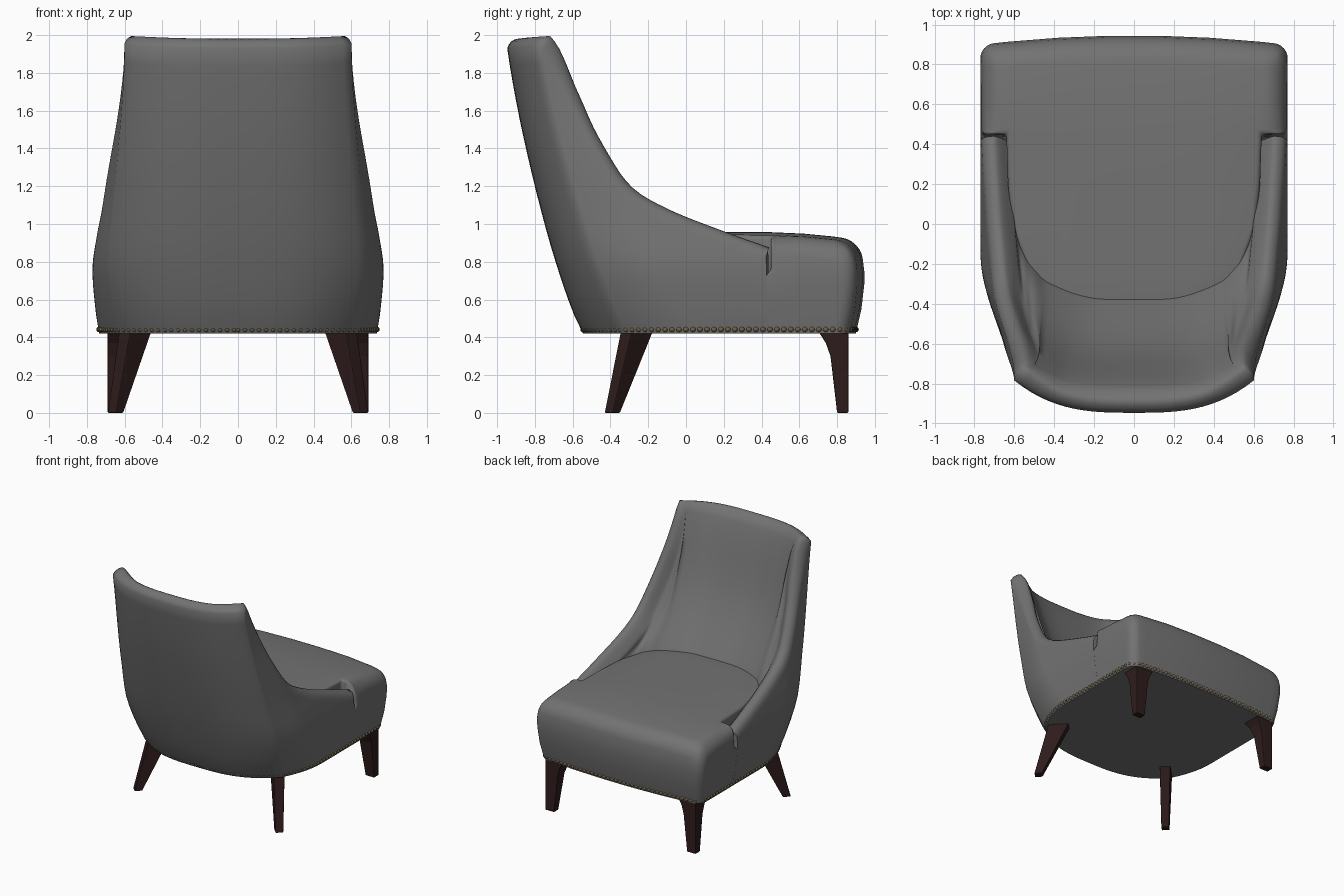
import bpy, bmesh, math
from mathutils import Vector, Matrix

cube = bpy.data.objects.get("Cube")
if cube:
    bpy.data.objects.remove(cube)


def material(name, rgb, rough):
    m = bpy.data.materials.new(name)
    m.use_nodes = True
    m.diffuse_color = (*rgb, 1)
    bsdf = m.node_tree.nodes["Principled BSDF"]
    bsdf.inputs["Base Color"].default_value = (*rgb, 1)
    bsdf.inputs["Roughness"].default_value = rough
    return m


FABRIC = material("grey fabric", (0.17, 0.17, 0.17), 0.8)
WOOD = material("dark wood", (0.028, 0.0115, 0.0115), 0.5)
BRASS = material("aged brass", (0.16, 0.12, 0.06), 0.5)


def add_object(name, bm, mat, angle=None, smooth=True):
    bmesh.ops.recalc_face_normals(bm, faces=bm.faces)
    mesh = bpy.data.meshes.new(name)
    bm.to_mesh(mesh)
    bm.free()
    mesh.materials.append(mat)
    ob = bpy.data.objects.new(name, mesh)
    bpy.context.collection.objects.link(ob)
    if smooth:
        mesh.shade_smooth()
    if angle:
        bpy.ops.object.select_all(action="DESELECT")
        ob.select_set(True)
        bpy.context.view_layer.objects.active = ob
        bpy.ops.object.shade_smooth_by_angle(angle=math.radians(angle))
    return ob


def spline(keys, t):
    """Smooth curve through (t, value...) keys."""
    ks = [(k[0], Vector(k[1:] + (0,) * (4 - len(k)))) for k in keys]
    t = min(max(t, ks[0][0]), ks[-1][0])
    i = next(j for j in range(len(ks) - 1) if t <= ks[j + 1][0])

    def slope(j):
        a, b = ks[max(j - 1, 0)], ks[min(j + 1, len(ks) - 1)]
        return (b[1] - a[1]) / (b[0] - a[0])
    (t0, p0), (t1, p1) = ks[i], ks[i + 1]
    d = t1 - t0
    u = (t - t0) / d
    return (p0 * (2*u**3 - 3*u**2 + 1) + slope(i) * d * (u**3 - 2*u**2 + u)
            + p1 * (3*u**2 - 2*u**3) + slope(i + 1) * d * (u**3 - u**2))


# Profiles: half width by height, back line by height, arm line, seat outline
BASE, TOP = 0.42, 1.95
WIDTH = [(.42, .735), (.55, .755), (.77, .77), (.95, .745), (1.05, .725),
         (1.25, .693), (1.6, .638), (1.85, .608), (2, .6)]
BACK = [(.42, -.545), (.56, -.61), (.95, -.735), (1.48, -.865), (1.9, -.943), (2, -.95)]
RIM = [(0, -.76, 1.995), (.06, -.705, 1.93), (.2, -.587, 1.7), (.38, -.43, 1.4),
       (.52, -.293, 1.2), (.66, -.1, 1.08), (.83, .2, .96), (1, .44, .875)]
SEAT_EDGE = [(0, 0, -.345), (.5, .22, -.335), (1, .43, -.262), (1.2, .495, -.2),
             (1.4, .545, -.12), (1.6, .58, 0), (1.8, .605, .2), (2, .62, .44)]


def width(z):
    return spline(WIDTH, z).x


def back(z):
    return spline(BACK, z).x


def rim_frame(s):
    """Outer rim (y, z) and rim normal; s runs 0 centre, 1 corner, 2 arm front."""
    n = Vector((0, .5 * min(s, 1)**3, .9)).normalized()
    if s <= 1:
        return back(TOP) + .165 * s**3, 1.93 + .02 * s**3, n
    f = s - 1
    r = spline(RIM, f)
    d = spline(RIM, min(f + .01, 1)) - spline(RIM, max(f - .01, 0))
    side = Vector((0, -d.y, d.x)).normalized()
    n = n.lerp(side, min(1, f / .12)).normalized()
    return r.x - n.y * .05, r.y - n.z * .05, n


def outer(s, k):
    """Point on the outer shell, k = 0 at the base and 1 at the rim."""
    ry, rz, _ = rim_frame(s)
    z = BASE + k * (rz - BASE)
    low = max(0, 1 - (z - BASE) / (TOP - BASE))
    f = max(s - 1, 0)
    x = min(s, 1) * width(z) * (1 - .145 * low * max(0, 1 - f / .5)**2)
    if s <= 1:
        return Vector((x, back(z) + (.165 + .05 * low) * s**3, z))
    zc = BASE + k * (TOP - BASE)
    bulge = back(zc) - back(BASE) - k * (back(TOP) - back(BASE))
    corner = back(BASE) + .215
    yb = corner + f * (.44 - corner)
    return Vector((x, yb + k * (ry - yb) + bulge * (1 - f)**2, z))


def shell_column(s):
    n = rim_frame(s)[2]
    col = [outer(s, k / 16) for k in range(17)]
    o = col[-1]
    turn = min(max((s - .6) / .7, 0), 1) * math.pi / 2
    inward = Vector((-math.sin(turn), math.cos(turn), 0))
    i = o + inward * .135 - n * .02
    e = spline(SEAT_EDGE, s)
    end = Vector((e.x, e.y, min(.9, i.z - .03)))
    mid = (i + end) / 2 - Vector((0, .04, .04)) * min(1, 2 - s)
    # rolled rim running softly into the inner face
    path = [o, o + inward * .018 + n * .034, o + inward * .065 + n * .05, i, mid, end]
    keys, dist = [(0, *o)], 0
    for p, q in zip(path, path[1:]):
        dist += (q - p).length
        keys.append((dist, *q))
    rim_end = keys[3][0]
    col += [spline(keys, rim_end * j / 9) for j in range(1, 10)]
    col += [spline(keys, rim_end + (dist - rim_end) * j / 12) for j in range(1, 13)]
    col.append(Vector((e.x, e.y, .5)))
    return col


# Wraparound back and arms, half built and mirrored
bm = bmesh.new()
steps = [j / 14 for j in range(14)] + [1 + j / 32 for j in range(33)]
cols = [[bm.verts.new(p) for p in shell_column(s)] for s in steps]
for a, b in zip(cols, cols[1:]):
    for j in range(len(a) - 1):
        bm.faces.new((a[j], b[j], b[j + 1], a[j + 1]))
bm.faces.new(cols[-1])
shell = add_object("back_and_arms", bm, FABRIC, angle=70)
shell.modifiers.new("Mirror", "MIRROR").use_clip = True

# Seat cushion: T-shaped plan, wide in front of the arms
ROWS = [(-.42, .3), (-.25, .53), (-.02, .61), (.2, .632), (.45, .64),
        (.62, .64), (.78, .64), (.94, .64)]
LEVELS = [(.42, .9), (.55, .93), (.68, .945), (.75, .945), (1, .925)]
COLS = [-1.2, -1, -.6, -.2, .2, .6, 1, 1.2]


def seat_point(r, c, l):
    y, w = ROWS[r]
    z, front = LEVELS[l]
    x = c * w
    if abs(c) > 1:
        x = math.copysign(width(min(z, .88)), c)
        if r == 4 and l < 3:
            y = .34                             # closes the slit below the arm
    if r == len(ROWS) - 1:
        y = front - .045 * (x / .76)**2
    if l == 4:
        z = .957 - .045 * (max(0, y - .4) / .53)**2 - .03 * (abs(x) / .76)**4
    return x, y, z


bm = bmesh.new()
grid = {}


def seat_vert(*key):
    if key not in grid:
        grid[key] = bm.verts.new(seat_point(key[0], COLS[key[1]], key[2]))
    return grid[key]


cells = {(r, c) for r in range(len(ROWS) - 1) for c in range(len(COLS) - 1)
         if r >= 4 or 0 < c < len(COLS) - 2}
for r, c in sorted(cells):
    bm.faces.new([seat_vert(r + i, c + j, 4) for i, j in ((0, 0), (0, 1), (1, 1), (1, 0))])
    walls = {(-1, 0): ((0, 0), (0, 1)), (1, 0): ((1, 0), (1, 1)),
             (0, -1): ((0, 0), (1, 0)), (0, 1): ((0, 1), (1, 1))}
    for (dr, dc), (p, q) in walls.items():
        if (r + dr, c + dc) not in cells:
            for l in range(4):
                bm.faces.new((seat_vert(r + p[0], c + p[1], l), seat_vert(r + q[0], c + q[1], l),
                              seat_vert(r + q[0], c + q[1], l + 1), seat_vert(r + p[0], c + p[1], l + 1)))

# Wide rolls on the top, tighter front corners, tight edges between the arms
bmesh.ops.recalc_face_normals(bm, faces=bm.faces)
weight = bm.edges.layers.float.new("bevel_weight_edge")
for e in bm.edges:
    if len(e.link_faces) == 2 and e.calc_face_angle(0) > math.radians(40):
        between_arms = all(v.co.y < .5 for v in e.verts)
        upright = abs(e.verts[0].co.z - e.verts[1].co.z) > .05
        e[weight] = .25 if between_arms else .7 if upright else 1
seat = add_object("seat_cushion", bm, FABRIC)
bev = seat.modifiers.new("Rounded edges", "BEVEL")
bev.width, bev.segments, bev.limit_method = .095, 6, "WEIGHT"

# Base outline, used by the underside and the nail trim
half = [outer(s, 0) for s in steps]
w = width(BASE)
half += [Vector((w, y, BASE)) for y in (.6, .78)]
for x in (w - .01, w - .035, w - .075, .55, .4, .2, 0):
    inset = .04 if x > w - .02 else .012 if x > w - .05 else 0
    half.append(Vector((x, .9 - .045 * (x / .76)**2 - inset, BASE)))
outline = half + [Vector((-p.x, p.y, p.z)) for p in half[-2:0:-1]]

bm = bmesh.new()
bm.faces.new([bm.verts.new(p) for p in outline])
under = bmesh.ops.extrude_face_region(bm, geom=bm.faces[:])["geom"]
bmesh.ops.translate(bm, vec=(0, 0, .008), verts=[v for v in under if isinstance(v, bmesh.types.BMVert)])
add_object("underside", bm, FABRIC, smooth=False)

# Nail trim, evenly spaced along the outline
bm = bmesh.new()
gap, carry = .037, 0
for a, b in zip(outline, outline[1:] + outline[:1]):
    length = (b - a).length
    while carry < length:
        p = a.lerp(b, carry / length) + Vector((0, 0, .022))
        bmesh.ops.create_icosphere(bm, subdivisions=2, radius=.015, matrix=Matrix.Translation(p))
        carry += gap
    carry -= length
add_object("nail_trim", bm, BRASS)


# Legs: upright flared ones under the seat, diagonal splayed ones under the back
def square(z, x0, x1, y0, y1):
    return [(x0, y0, z), (x1, y0, z), (x1, y1, z), (x0, y1, z)]


def diagonal(z, cx, cy, length, thick):
    a, b = Vector((1, -1, 0)).normalized() * length, Vector((1, 1, 0)).normalized() * thick
    return [Vector((cx, cy, z)) + p for p in (a + b, b - a, -a - b, a - b)]


LEGS = {"seat_leg": [square(0, .61, .69, .8, .86), square(.3, .578, .69, .765, .86),
                     square(.37, .56, .69, .74, .86), square(.425, .53, .69, .705, .86)],
        "back_leg": [diagonal(0, .648, -.39, .03, .03), diagonal(.425, .545, -.262, .08, .042)]}
for name, rings in LEGS.items():
    for side, sign in (("left", 1), ("right", -1)):
        bm = bmesh.new()
        loops = [[bm.verts.new((sign * x, y, z)) for x, y, z in ring] for ring in rings]
        for a, b in zip(loops, loops[1:]):
            for j in range(4):
                bm.faces.new((a[j], a[j - 1], b[j - 1], b[j]))
        bm.faces.new(loops[0])
        bm.faces.new(loops[-1])
        leg = add_object(f"{name}_{side}", bm, WOOD, smooth=False)
        bev = leg.modifiers.new("Soft edges", "BEVEL")
        bev.width, bev.segments, bev.limit_method = .006, 2, "ANGLE"
